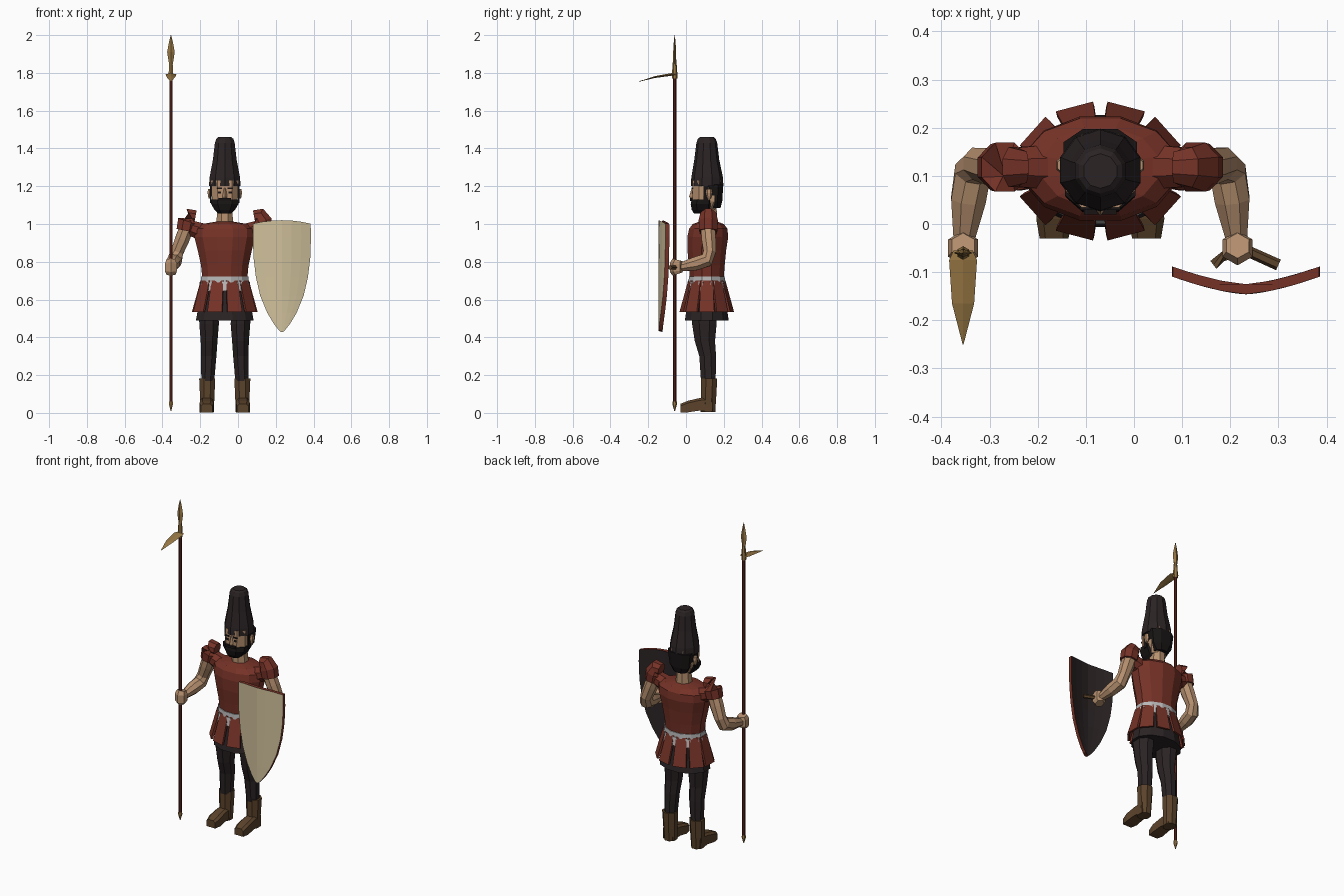
import bpy, bmesh, math
from mathutils import Vector

if "Cube" in bpy.data.objects:
    bpy.data.objects.remove(bpy.data.objects["Cube"])

CX, CY = -0.07, 0.11          # body axis


def material(name, rgb):
    m = bpy.data.materials.new(name)
    m.diffuse_color = (*rgb, 1)
    m.use_nodes = True
    m.node_tree.nodes["Principled BSDF"].inputs["Base Color"].default_value = m.diffuse_color
    return m


RED = material("red_cloth", (0.18, 0.032, 0.02))
SKIN = material("skin", (0.47, 0.28, 0.16))
DARK = material("dark_cloth", (0.024, 0.017, 0.018))
HAIR = material("black_hair", (0.009, 0.007, 0.007))
BROWN = material("brown_leather", (0.105, 0.056, 0.024))
GOLD = material("bronze", (0.32, 0.19, 0.06))
CREAM = material("cream_paint", (0.63, 0.53, 0.33))
GREY = material("pale_grey", (0.48, 0.48, 0.48))
WOOD = material("red_wood", (0.11, 0.018, 0.012))


def skin_rings(name, rings, mats, rule=None):
    """Bridge equal-length rings of points, cap both ends."""
    mats = mats if isinstance(mats, list) else [mats]
    bm = bmesh.new()
    loops = [[bm.verts.new(p) for p in r] for r in rings]
    n = len(rings[0])
    for a, b in zip(loops, loops[1:]):
        for j in range(n):
            k = (j + 1) % n
            f = bm.faces.new((a[j], a[k], b[k], b[j]))
            f.material_index = rule(j) if rule else 0
    for cap in (loops[0], loops[-1]):
        f = bm.faces.new(cap)
        f.material_index = rule(-1) if rule else 0
    bmesh.ops.recalc_face_normals(bm, faces=bm.faces)
    me = bpy.data.meshes.new(name)
    bm.to_mesh(me)
    bm.free()
    for m in mats:
        me.materials.append(m)
    ob = bpy.data.objects.new(name, me)
    bpy.context.collection.objects.link(ob)
    return ob


def loft(name, secs, mat, n=8, p=1.0, x=CX):
    """Level sections (y, z, rx, ry); p < 1 makes them boxier."""
    rings = []
    for y, z, rx, ry in secs:
        ring = []
        for i in range(n):
            a = 2 * math.pi * (i + 0.5) / n
            c, s = math.cos(a), math.sin(a)
            ring.append((x + rx * math.copysign(abs(c) ** p, c),
                         y + ry * math.copysign(abs(s) ** p, s), z))
        rings.append(ring)
    return skin_rings(name, rings, mat)


def tube(name, pts, mat, n=8):
    """Round section (x, y, z, r) swept along a path."""
    P = [Vector(q[:3]) for q in pts]
    rings = []
    for i, q in enumerate(pts):
        t = (P[min(i + 1, len(P) - 1)] - P[max(i - 1, 0)]).normalized()
        ref = Vector((1, 0, 0)) if abs(t.x) < 0.8 else Vector((0, 0, 1))
        u = (ref - t * ref.dot(t)).normalized()
        v = t.cross(u)
        rings.append([P[i] + q[3] * (u * math.cos(a) + v * math.sin(a))
                      for a in [2 * math.pi * (k + 0.5) / n for k in range(n)]])
    return skin_rings(name, rings, mat)


def box(name, c, h, mat):
    x, y, z = c
    return skin_rings(name, [[(x - h[0], y - h[1], k), (x + h[0], y - h[1], k),
                              (x + h[0], y + h[1], k), (x - h[0], y + h[1], k)]
                             for k in (z - h[2], z + h[2])], mat)


def strap(name, ang, top, bottom, mat, thick=0.012):
    """Slab hanging on an ellipse; ends are (z, rx, ry, half width)."""
    rings = []
    out = Vector((math.cos(ang), math.sin(ang), 0))
    for z, rx, ry, w in (top, bottom):
        c = Vector((CX + rx * out.x, CY + ry * out.y, z))
        nrm = Vector((out.x / rx, out.y / ry, 0)).normalized()
        tan = Vector((-nrm.y, nrm.x, 0))
        rings.append([c - tan * w, c + tan * w,
                      c + tan * w - nrm * thick, c - tan * w - nrm * thick])
    return skin_rings(name, rings, mat)


# Torso, belt and skirt
loft("torso", [(CY, .70, .122, .092), (CY, .78, .130, .098), (CY, .86, .148, .106),
               (CY + .005, .93, .166, .112), (CY + .008, .975, .165, .105),
               (CY + .008, 1.0, .125, .085), (CY + .008, 1.012, .05, .05)], RED, 12)
loft("belt", [(CY, .69, .132, .100), (CY, .722, .129, .098)], GREY, 12)
loft("underskirt", [(CY, .70, .120, .088), (CY, .49, .158, .120)], DARK, 12)
for i in range(10):
    a = math.radians(36 * i)
    strap(f"skirt_strap_{i}", a, (.70, .128, .096, .032), (.535, .174, .141, .04), RED)
    strap(f"belt_tab_{i}", a + math.radians(18), (.695, .133, .101, .014),
          (.645, .143, .110, .009), GREY)

# Neck, head and features
loft("neck", [(CY + .01, .99, .05, .05), (CY + .01, 1.10, .04, .045)], SKIN)
loft("head", [(CY - .015, 1.07, .045, .055), (CY, 1.12, .072, .08),
              (CY, 1.23, .076, .08)], SKIN, 8, .7)
loft("beard", [(CY - .025, 1.055, .035, .045), (CY - .022, 1.075, .058, .061),
               (CY - .022, 1.105, .076, .067), (CY - .018, 1.13, .078, .066)],
     HAIR, 8, .75)
loft("back_hair", [(CY + .04, 1.085, .045, .035), (CY + .035, 1.12, .07, .05),
                   (CY + .035, 1.21, .082, .056)], HAIR, 8, .85)
FY = CY - .947 * .08          # front plane of the face
skin_rings("nose", [[(CX - w, FY + .004, z), (CX, FY - d, z), (CX + w, FY + .004, z)]
                    for z, w, d in ((1.135, .014, .012), (1.145, .016, .018),
                                    (1.19, .008, .004))], SKIN)
box("moustache", (CX, FY - .006, 1.13), (.034, .008, .007), HAIR)
for s, side in ((-1, "right"), (1, "left")):
    box(f"{side}_eye", (CX + s * .028, FY, 1.167), (.009, .003, .006), HAIR)
    box(f"{side}_brow", (CX + s * .028, FY - .001, 1.188), (.014, .004, .004), HAIR)
    box(f"{side}_sideburn", (CX + s * .073, CY - .005, 1.16), (.004, .012, .05), HAIR)
    loft(f"{side}_ear", [(CY + .012, 1.135, .007, .01), (CY + .012, 1.165, .013, .018),
                         (CY + .012, 1.185, .010, .014)], SKIN, 6, x=CX + s * .08)

# Tall cap
loft("tall_cap", [(CY + .002, 1.20, .088, .086), (CY + .002, 1.245, .085, .084),
                  (CY, 1.34, .066, .066), (CY, 1.43, .055, .055),
                  (CY, 1.452, .047, .047), (CY, 1.46, .036, .036)], DARK, 10)

# Limbs, mirrored about the body axis
for s, side in ((-1, "right"), (1, "left")):
    def X(off):
        return CX + s * off
    tube(f"{side}_shoulder_pad", [(X(.155), .118, 1.04, .035), (X(.182), .118, 1.045, .045),
                                  (X(.198), .118, 1.015, .055),
                                  (X(.208), .118, .965, .052)], RED)
    tube(f"{side}_shoulder", [(X(.11), .118, .955, .05), (X(.20), .118, .985, .042)], RED)
    tube(f"{side}_arm", [(X(.195), .115, 1.0, .04), (X(.225), .12, .92, .041),
                         (X(.253), .125, .85, .036), (X(.265), .108, .808, .040),
                         (X(.274), .05, .79, .039), (X(.283), -.03, .772, .024)], SKIN)
    tube(f"{side}_hand", [(X(.285), -.045, .735, .027), (X(.285), -.05, .75, .036),
                          (X(.285), -.05, .79, .036), (X(.285), -.045, .81, .027)], SKIN, 6)
    # Trousers, boot shaft and foot
    rings = ((.085, .097, .52, .056, .072), (.083, .097, .47, .056, .07),
             (.083, .10, .38, .048, .058), (.085, .115, .30, .044, .048),
             (.09, .118, .17, .037, .042))
    leg = loft(f"{side}_leg", [r[1:] for r in rings], DARK, x=0)
    for i, v in enumerate(leg.data.vertices):
        v.co.x += X(rings[i // 8][0])
    loft(f"{side}_boot", [(.123, .182, .046, .046), (.12, .08, .041, .043),
                          (.116, .005, .038, .042)], BROWN, x=X(.093))
    skin_rings(f"{side}_foot", [[(X(.096) - w, y, z0), (X(.096) + w, y, z0),
                                 (X(.096) + w, y, z1 - .012), (X(.096) + w * .6, y, z1),
                                 (X(.096) - w * .6, y, z1), (X(.096) - w, y, z1 - .012)]
                                for y, w, z0, z1 in ((.14, .033, .006, .085),
                                                     (.07, .034, .012, .078),
                                                     (.01, .037, .003, .064),
                                                     (-.03, .030, .003, .048))], BROWN)

# Spear: shaft, butt, blade and side hook
SX, SY = -.355, -.06
tube("spear_shaft", [(SX, SY, .05, .009), (SX, SY, 1.79, .009)], WOOD, 6)
tube("spear_butt", [(SX, SY, .01, .002), (SX, SY, .045, .012), (SX, SY, .06, .011)], GOLD, 6)
tube("spear_socket", [(SX, SY, 1.77, .014), (SX, SY, 1.80, .014), (SX, SY, 1.87, .009)], GOLD, 6)
skin_rings("spear_blade", [[(SX - w, SY, z), (SX, SY - t, z), (SX + w, SY, z), (SX, SY + t, z)]
                           for z, w, t in ((1.84, .009, .008), (1.91, .02, .008),
                                           (1.96, .011, .005), (2.0, .001, .001))], GOLD)
skin_rings("spear_hook", [[(SX - w, y, z), (SX, y, z - t), (SX + w, y, z), (SX, y, z + t)]
                          for y, z, w, t in ((-.055, 1.792, .02, .008), (-.075, 1.792, .029, .007),
                                             (-.165, 1.778, .023, .005),
                                             (-.25, 1.754, .001, .001))], GOLD)

# Shield: cream front, dark back, red rim
C, HX, HW = 7, .2325, .154
rows = []
for z, w in ((1.02, .152), (.93, .154), (.82, .150), (.72, .138), (.62, .115),
             (.53, .078), (.47, .042), (.44, .018)):
    front, back = [], []
    for i in range(C):
        u = 2 * i / (C - 1) - 1
        y = -.146 + .037 * abs(u * w / HW) ** 1.5
        zz = z - .018 * u * u if z > 1 else z + .012 * (u * u - 1) * (z < .45)
        front.append((HX + u * w, y, zz))
        back.append((HX + u * w, y + .021, zz))
    rows.append(front + back[::-1])
skin_rings("shield", rows, [CREAM, DARK, RED],
           lambda j: 0 if 0 <= j < C - 1 else 1 if C <= j < 2 * C - 1 else 2)

# Grip between hand and shield
tube("shield_grip", [(.165, -.085, .77, .012), (.195, -.062, .77, .012),
                     (.24, -.058, .77, .012), (.30, -.085, .77, .012)], BROWN, 6)
